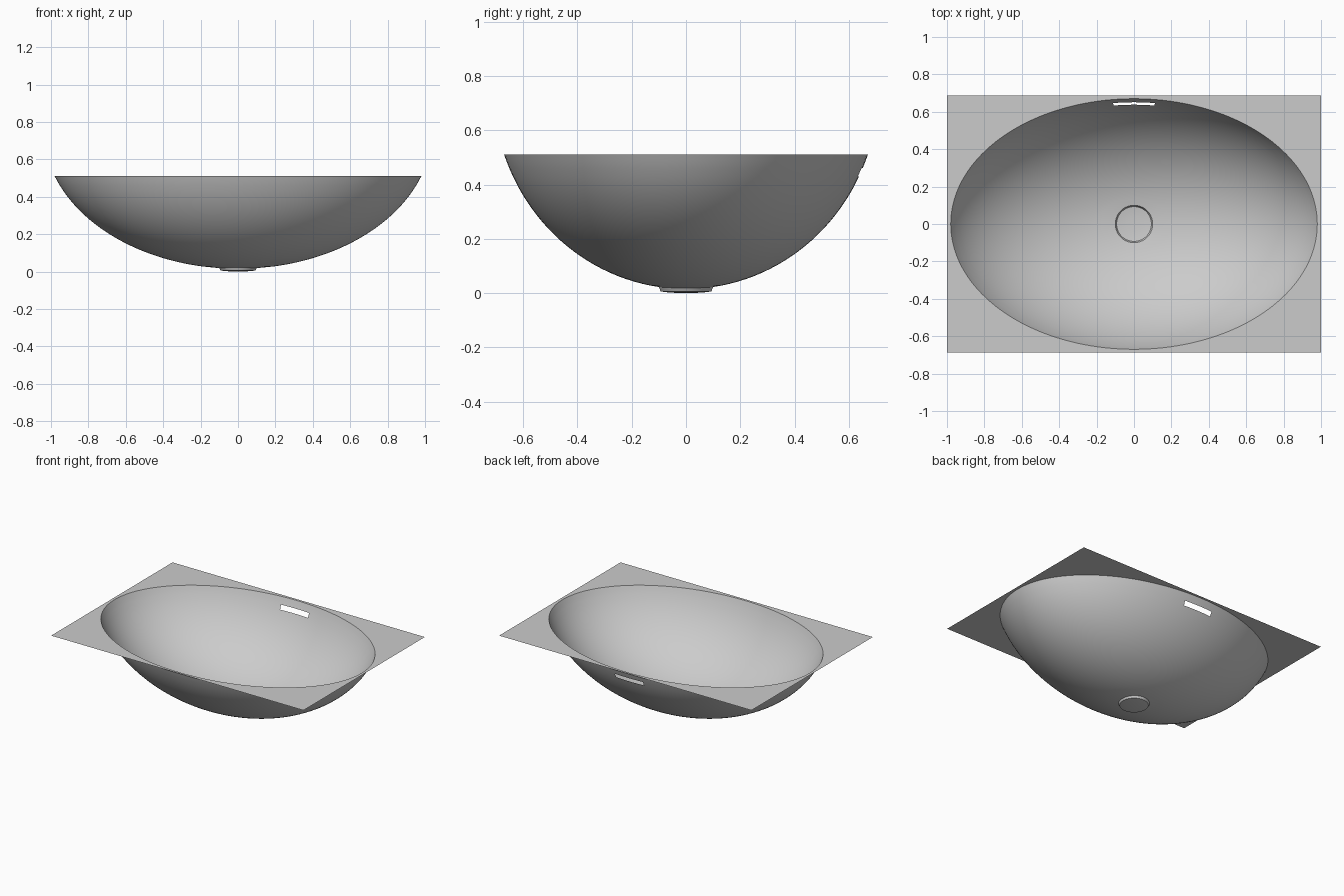
import bpy
import math

if "Cube" in bpy.data.objects:
    bpy.data.objects.remove(bpy.data.objects["Cube"])

SEG = 160
RIM_X, RIM_Y, RIM_Z = 0.98, 0.67, 0.51
BASE, CURVE_R, DEPTH = 0.015, 1.06, 0.741
DRAIN_R = 0.1


def bowl_z(r):
    # ellipsoid height for a normalised radius (1 = rim)
    return BASE + DEPTH * (1 - math.sqrt(1 - (r / CURVE_R) ** 2))


def bowl_r(z):
    return CURVE_R * math.sqrt(1 - (1 - (z - BASE) / DEPTH) ** 2)


def angle(i):
    return 2 * math.pi * i / SEG


def ellipse(rx, ry, z):
    return [(rx * math.cos(angle(i)), ry * math.sin(angle(i)), z) for i in range(SEG)]


def loft(name, rings, smooth=True, skip=lambda row, col: False, centre=None):
    # skin a list of rings, outermost last, normals facing up / inward
    verts = [v for ring in rings for v in ring]
    faces = []
    for k in range(len(rings) - 1):
        for i in range(SEG):
            if skip(k, i):
                continue
            j = (i + 1) % SEG
            a, b = k * SEG, (k + 1) * SEG
            faces.append((a + i, b + i, b + j, a + j))
    if centre:
        verts.append(centre)
        faces += [(len(verts) - 1, i, (i + 1) % SEG) for i in range(SEG)]
    mesh = bpy.data.meshes.new(name)
    mesh.from_pydata(verts, [], faces)
    obj = bpy.data.objects.new(name, mesh)
    bpy.context.collection.objects.link(obj)
    if smooth:
        bpy.context.view_layer.objects.active = obj
        obj.select_set(True)
        bpy.ops.object.shade_smooth_by_angle(angle=math.radians(30))
        obj.select_set(False)
    return obj


# Drain opening ring lying on the bowl surface
opening = [(x, y, bowl_z(math.hypot(x / RIM_X, y / RIM_Y)))
           for x, y, _ in ellipse(DRAIN_R, DRAIN_R, 0)]

# Bowl with an overflow slot in the back wall
phi0, phi1 = math.asin(0.2 / CURVE_R), math.asin(bowl_r(0.43) / CURVE_R)
radii = [CURVE_R * math.sin(phi0 + (phi1 - phi0) * k / 28) for k in range(29)]
radii += [bowl_r(z) for z in (0.46, 0.475, 0.49, RIM_Z)]
rings = [opening] + [ellipse(RIM_X * r, RIM_Y * r, bowl_z(r)) for r in radii]
rings[-1] = ellipse(RIM_X, RIM_Y, RIM_Z)
quarter = SEG // 4
loft("bowl", rings,
     skip=lambda k, i: k == 29 and quarter - 3 <= i < quarter + 3)

# Flat rectangular countertop with an oval cutout
outer = []
for i in range(SEG):
    c, s = math.cos(angle(i)), math.sin(angle(i))
    m = max(abs(c), abs(s))
    outer.append((c / m, 0.687 * s / m, RIM_Z))
loft("countertop", [ellipse(RIM_X, RIM_Y, RIM_Z), outer], smooth=False)

# Shallow drain cup under the opening
cup = [ellipse(r, r, z) for r, z in ((0.04, 0.001), (0.07, 0.003), (0.093, 0.006))]
loft("drain", cup + [opening], centre=(0, 0, 0))
